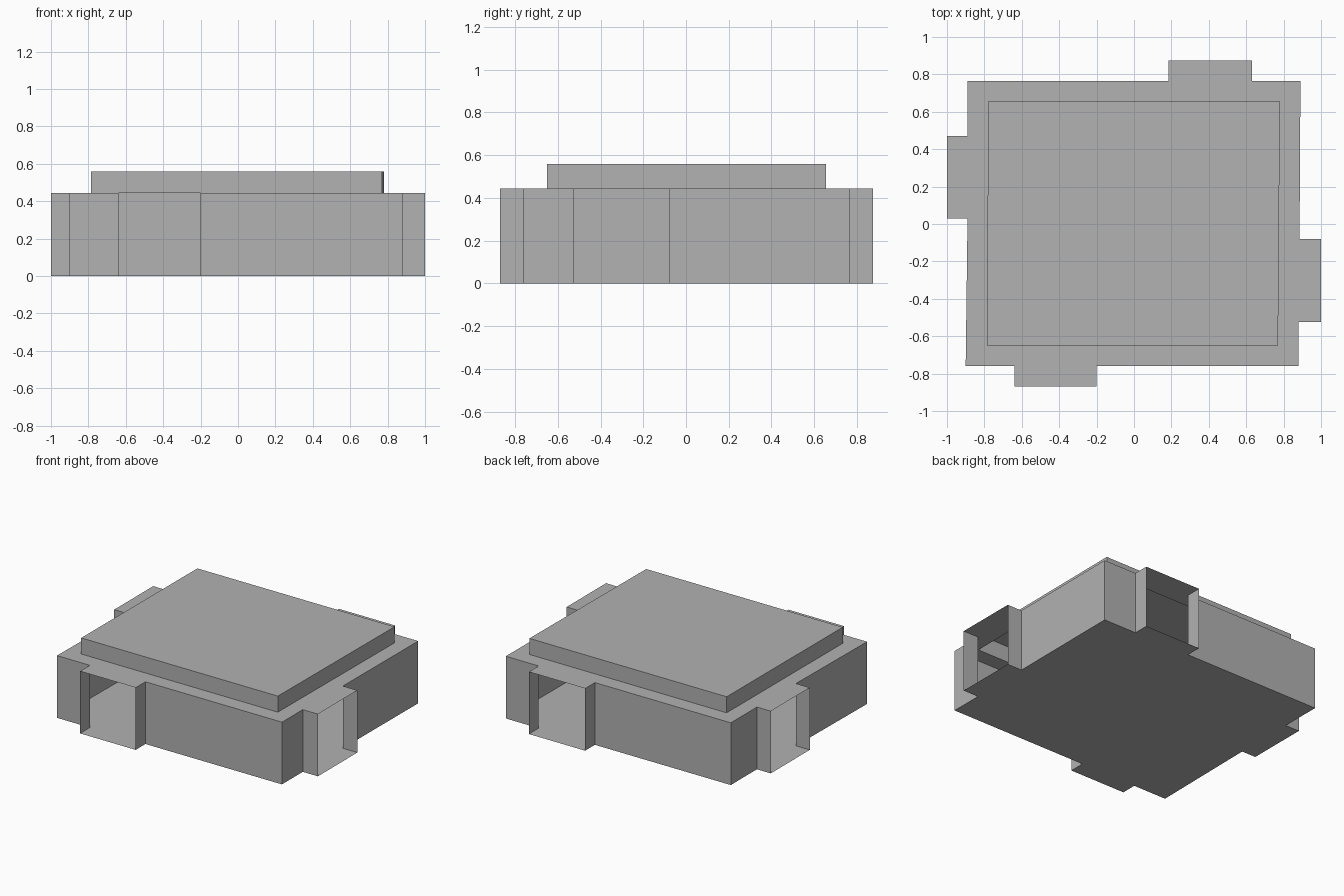
import bpy
import bmesh

cube = bpy.data.objects.get("Cube")
if cube:
    bpy.data.objects.remove(cube, do_unlink=True)

grey = bpy.data.materials.new("plain_grey")
grey.use_nodes = True
colour = (0.445, 0.445, 0.445, 1)
grey.diffuse_color = colour
grey.node_tree.nodes["Principled BSDF"].inputs["Base Color"].default_value = colour

EAVES, TOP = 0.445, 0.56

# Each side, counter-clockwise: its starting corner, then the porch outline
SIDES = [
    [(-0.9, -0.76), (-0.64, -0.76), (-0.64, -0.87), (-0.2, -0.87), (-0.2, -0.76)],
    [(0.88, -0.76), (0.88, -0.525), (1, -0.525), (1, -0.08), (0.885, -0.08)],
    [(0.89, 0.765), (0.63, 0.765), (0.63, 0.875), (0.185, 0.875), (0.185, 0.765)],
    [(-0.89, 0.765), (-0.89, 0.47), (-1, 0.47), (-1, 0.03), (-0.89, 0.03)],
]
OUTLINE = [p for side in SIDES for p in side]
RAISED = [(-0.785, -0.65), (0.77, -0.65), (0.78, 0.655), (-0.78, 0.655)]


def ring(bm, points, z):
    return [bm.verts.new((x, y, z)) for x, y in points]


def wall_band(bm, points, z0, z1, is_open=lambda i: False):
    """Upright faces along an outline, leaving chosen segments open."""
    low, high = ring(bm, points, z0), ring(bm, points, z1)
    for i in range(len(points)):
        j = (i + 1) % len(points)
        if not is_open(i):
            bm.faces.new((low[i], low[j], high[j], high[i]))
    return high


def finish(bm, name):
    mesh = bpy.data.meshes.new(name)
    bm.to_mesh(mesh)
    bm.free()
    mesh.materials.append(grey)
    obj = bpy.data.objects.new(name, mesh)
    bpy.context.collection.objects.link(obj)


# Floor, reaching out under the porches
bm = bmesh.new()
bm.faces.new(list(reversed(ring(bm, OUTLINE, 0))))
finish(bm, "floor")

# Thin outer walls, with the front of each porch left open as a doorway
bm = bmesh.new()
wall_band(bm, OUTLINE, 0, EAVES, lambda i: i % 5 == 2)
finish(bm, "walls")

# Flat roof border around the raised section
bm = bmesh.new()
edges = []
for points in (OUTLINE, RAISED):
    loop = ring(bm, points, EAVES)
    edges += [bm.edges.new((loop[i - 1], loop[i])) for i in range(len(loop))]
bmesh.ops.triangle_fill(bm, edges=edges, use_beauty=True, normal=(0, 0, 1))
bm.normal_update()
for face in bm.faces:
    if face.normal.z < 0:
        face.normal_flip()
finish(bm, "roof_border")

# Raised roof, hollow underneath
bm = bmesh.new()
bm.faces.new(wall_band(bm, RAISED, EAVES, TOP))
finish(bm, "raised_roof")
